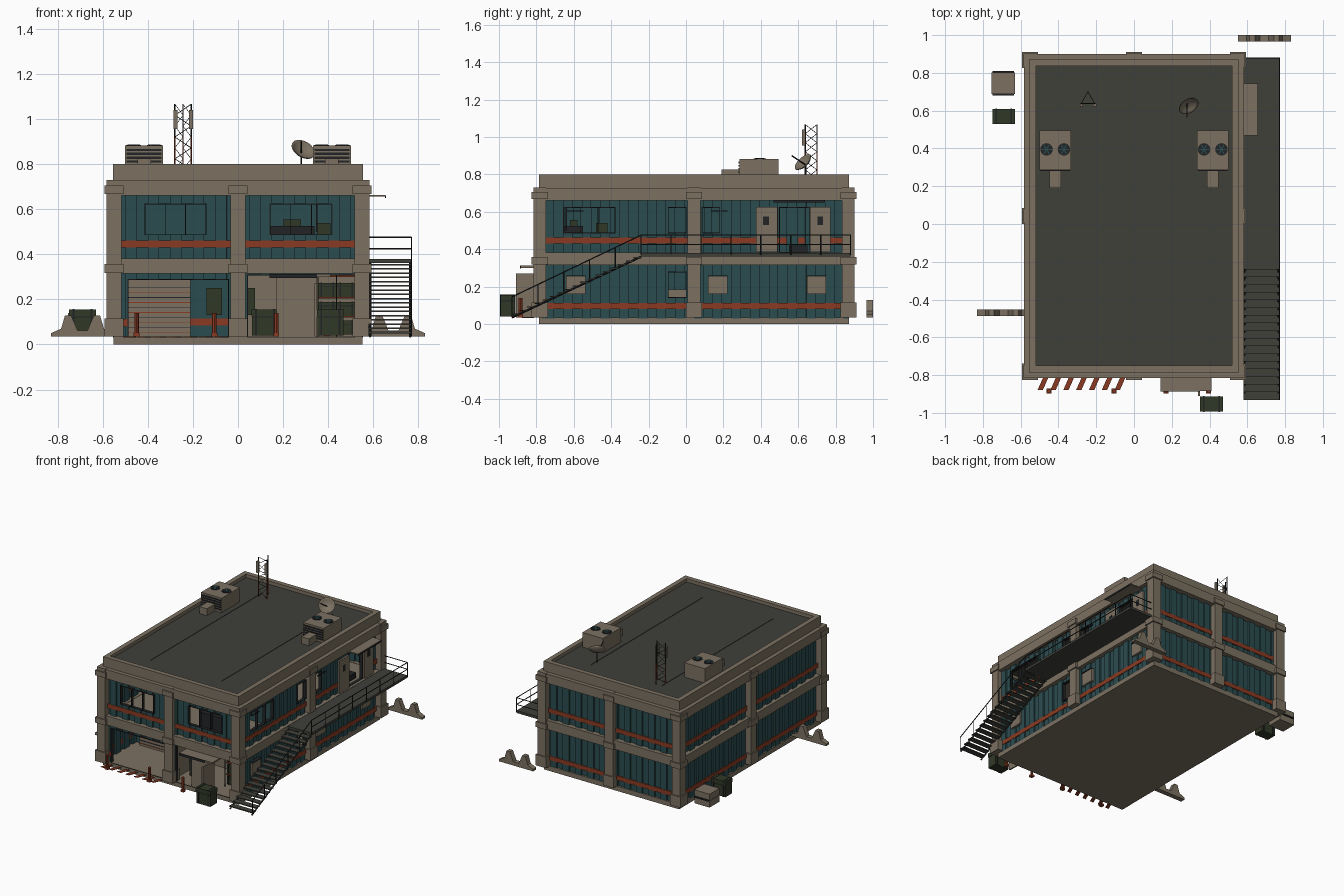
import bpy
import bmesh
import math
from mathutils import Vector, Matrix

default_cube = bpy.data.objects.get("Cube")
if default_cube:
    bpy.data.objects.remove(default_cube, do_unlink=True)


def make_material(name, *rgb):
    material = bpy.data.materials.new(name)
    material.use_nodes = True
    colour = (*rgb, 1.0)
    material.diffuse_color = colour
    shader = next(n for n in material.node_tree.nodes if n.type == 'BSDF_PRINCIPLED')
    shader.inputs["Base Color"].default_value = colour
    shader.inputs["Roughness"].default_value = 0.8
    return material


concrete = make_material("warm concrete", .2, .165, .12)
teal = make_material("teal steel", .024, .072, .078)
rust = make_material("rust orange", .25, .042, .016)
roofing = make_material("roof felt", .05, .05, .042)
metal = make_material("dark metal", .016, .017, .019)
olive = make_material("olive green", .03, .04, .02)

MID_Y = .043
HALF_X, HALF_Y = .553, .826      # wall planes measured from the centre
GROUND = .035
FLOORS = {"lower": (.03, .315, .08), "upper": (.38, .665, .43)}
SIDES = {"front": Vector((1, 0, 0)), "right": Vector((0, 1, 0)),
         "back": Vector((-1, 0, 0)), "left": Vector((0, -1, 0))}


def finish(name, bm, *materials):
    mesh = bpy.data.meshes.new(name)
    bm.normal_update()
    bm.to_mesh(mesh)
    bm.free()
    for material in materials:
        mesh.materials.append(material)
    obj = bpy.data.objects.new(name, mesh)
    bpy.context.collection.objects.link(obj)
    return obj


def boxes(name, material, *pairs):
    """One object from boxes given as (x, y, z) low and high corners."""
    bm = bmesh.new()
    for low, high in pairs:
        low, high = Vector(low), Vector(high)
        size = Matrix.Diagonal((*(high - low), 1))
        bmesh.ops.create_cube(bm, size=1, matrix=Matrix.Translation((low + high) / 2) @ size)
    return finish(name, bm, material)


def centred(x, y, z0, z1, wide, deep):
    return (x - wide / 2, y - deep / 2, z0), (x + wide / 2, y + deep / 2, z1)


def rods(name, material, radius, *segments, sides=6):
    bm = bmesh.new()
    for start, end in segments:
        start, end = Vector(start), Vector(end)
        axis = end - start
        turn = axis.to_track_quat('Z', 'Y').to_matrix().to_4x4()
        bmesh.ops.create_cone(bm, cap_ends=True, segments=sides, radius1=radius, radius2=radius,
                              depth=axis.length, matrix=Matrix.Translation((start + end) / 2) @ turn)
    return finish(name, bm, material)


def ring(name, material, half_x, half_y, thick, z0, z1):
    parts = []
    for s in (-1, 1):
        parts.append(centred(0, MID_Y + s * (half_y - thick / 2), z0, z1, 2 * half_x, thick))
        parts.append(centred(s * (half_x - thick / 2), MID_Y, z0, z1, thick, 2 * (half_y - thick)))
    return boxes(name, material, *parts)


def on_wall(side, u, z, out):
    """Point at distance u along a wall and 'out' beyond its plane."""
    along = SIDES[side]
    normal = Vector((along.y, -along.x, 0))
    plane = HALF_Y if along.x else HALF_X
    return Vector((0, MID_Y, z)) + along * u + normal * (plane + out)


def wall_boxes(name, material, side, *panels):
    """Panels are (u0, u1, z0, z1, out0, out1)."""
    pairs = []
    for u0, u1, z0, z1, out0, out1 in panels:
        a, b = on_wall(side, u0, z0, out0), on_wall(side, u1, z1, out1)
        pairs.append(([min(p) for p in zip(a, b)], [max(p) for p in zip(a, b)]))
    return boxes(name, material, *pairs)


def ribbed_wall(side, floor, openings):
    z0, z1, stripe = FLOORS[floor]
    half = HALF_X if SIDES[side].x else HALF_Y
    pitch, depth = .1, .012
    keys = ((0, 0), (.5, 0), (.502, -depth), (.998, -depth), (1, 0))

    def offset(u):
        t = (u / pitch) % 1
        for (a, da), (b, db) in zip(keys, keys[1:]):
            if t <= b:
                return da + (db - da) * (t - a) / (b - a)

    count = int(half / pitch) + 1
    us = {round((k + key[0]) * pitch, 4) for k in range(-count, count) for key in keys}
    us = {u for u in us if abs(u) < half} | {-half, half}
    zs = {z0, z1}
    for a, b, low, high in openings:
        us |= {a, b}
        zs |= {low, high}
    us, zs = sorted(us), sorted(zs)
    bm = bmesh.new()
    grid = {(u, z): bm.verts.new(on_wall(side, u, z, offset(u))) for u in us for z in zs}
    for ua, ub in zip(us, us[1:]):
        for za, zb in zip(zs, zs[1:]):
            u, z = (ua + ub) / 2, (za + zb) / 2
            if not any(a < u < b and low < z < high for a, b, low, high in openings):
                bm.faces.new([grid[k] for k in ((ua, za), (ub, za), (ub, zb), (ua, zb))])
    solid = finish(f"{side}_{floor}_wall", bm, teal).modifiers.new("thickness", 'SOLIDIFY')
    solid.thickness, solid.offset = .008, -1
    # Painted stripe, broken at the openings it meets
    cuts = [-half] + [u for a, b, low, high in openings if low < stripe for u in (a, b)] + [half]
    wall_boxes(f"{side}_{floor}_stripe", rust, side,
               *[(a, b, stripe, stripe + .032, -.006, .002) for a, b in zip(cuts[::2], cuts[1::2])])


# Ribbed walls with window and door openings
WIN = (.485, .625)
openings = {
    ("front", "lower"): [(-.49, -.04, .03, .29), (.04, .52, .03, .31)],
    ("front", "upper"): [(-.415, -.14, *WIN), (.14, .42, *WIN)],
    ("right", "lower"): [(-.14, -.04, .14, .28)],
    ("right", "upper"): [(-.7, -.42, *WIN), (-.14, -.04, *WIN), (.04, .14, *WIN), (.455, .62, .38, .625)],
}
for side in SIDES:
    for floor in FLOORS:
        holes = openings.get((side, floor), [])
        ribbed_wall(side, floor, holes)
        # Window and door frames with mullions
        bars = []
        for a, b, low, high in holes:
            edge, inner, outer = .004, -.02, .004
            bars += [(a, b, high - edge, high, inner, outer), (a, b, low, low + edge, inner, outer)]
            posts = 3 if high - low < .2 and b - a > .2 else 1
            for i in range(posts + 1):
                u = a + (b - a - edge) * i / posts
                bars.append((u, u + edge, low, high, inner, outer))
        if bars:
            wall_boxes(f"{side}_{floor}_frames", metal, side, *bars)

# Slabs, beams, parapet and roof
boxes("base_slab", concrete, centred(0, MID_Y, 0, GROUND, 1.106, 1.656))
boxes("middle_floor", concrete, centred(0, MID_Y, .32, .38, 1.1, 1.64))
boxes("roof_deck", roofing, centred(0, MID_Y, .68, .775, 1.06, 1.6))
ring("middle_beam", concrete, .576, .85, .06, .315, .382)
ring("top_beam", concrete, .583, .857, .06, .66, .728)
ring("parapet", concrete, .555, .828, .035, .728, .8)
boxes("roof_seams", roofing, *[centred(s * .29, MID_Y, .775, .778, .003, 1.3) for s in (-1, 1)])

# Columns with feet and capitals
shafts, caps = [], []
for sx in (-1, 0, 1):
    for sy in (-1, 0, 1):
        if sx or sy:
            x, y = sx * .55, MID_Y + sy * .825
            shafts.append(centred(x, y, GROUND, .73, .068, .068))
            for low, high in ((GROUND, .115), (.318, .358), (.668, .705)):
                caps.append(centred(x, y, low, high, .086, .086))
boxes("columns", concrete, *shafts)
boxes("column_capitals", concrete, *caps)

# Rooms behind the openings
boxes("upper_partition", teal, centred(0, -.3, .38, .68, 1.04, .01))
boxes("garage_back_wall", teal, ((-.54, -.42, GROUND), (0, -.41, .32)))
boxes("garage_back_stripe", rust, ((-.21, -.425, .085), (-.02, -.42, .115)))
boxes("garage_shutter", concrete, ((-.49, -.45, GROUND), (-.21, -.42, .29)))
for label, material, shift in (("painted", rust, 0), ("shadow", metal, .022)):
    boxes(f"shutter_{label}_ribs", material, *[centred(-.35, -.451, z, z + .003, .28, .006)
                                               for z in (.05 + shift + .045 * i for i in range(5))])
boxes("room_divider", concrete, centred(0, -.59, GROUND, .32, .02, .34))
boxes("store_back_wall", concrete, ((.01, -.42, GROUND), (.54, -.41, .32)))
boxes("workbench", concrete, centred(.46, -.05, GROUND, .185, .1, .1))
boxes("lockers", olive, centred(-.105, -.45, .13, .25, .07, .04), centred(.05, -.45, .13, .25, .05, .04))
boxes("office_desk", metal, centred(.24, -.6, .38, .525, .2, .1), centred(.35, -.64, .5, .62, .006, .006))
boxes("office_monitors", olive, centred(.24, -.6, .525, .555, .08, .04), centred(.38, -.45, .485, .54, .06, .06))
boxes("lounge_table", metal, centred(.46, .6, .38, .42, .1, .1))
boxes("shelf", rust, *[centred(.44, -.6, z, z + .006, .17, .1) for z in (.12, .205, .3)])
boxes("shelf_posts", metal, *[centred(x, -.66, GROUND, .306, .006, .006) for x in (.355, .437, .52)])

# Entrance door leaves and canopy
boxes("entrance_door", concrete, ((.17, -.785, GROUND), (.35, -.775, .3)), ((.34, -.91, GROUND), (.35, -.785, .27)))
boxes("entrance_canopy", concrete, ((.14, -.885, .3), (.41, -.79, .312)))
boxes("canopy_edge", metal, ((.14, -.888, .294), (.35, -.885, .312)))

# Right wall shutters, balcony doors, wall lamps and awning
low_shutters = [(-.685, -.58), (.075, .18), (.605, .705)]
wall_boxes("window_shutters", concrete, "right", *[(a, b, .16, .255, -.01, .012) for a, b in low_shutters])
wall_boxes("shutter_hoods", metal, "right", *[(a, b, .255, .26, -.01, .018) for a, b in low_shutters])
leaves = [(.33, .445), (.62, .73)]
wall_boxes("balcony_doors", concrete, "right", *[(a, b, .385, .625, .002, .016) for a, b in leaves])
wall_boxes("balcony_door_windows", metal, "right",
           *[(a + .04, a + .07, .53, .575, .016, .018) for a, b in leaves])
wall_boxes("wall_lamps", metal, "right", *[(u, u + .09, .6, .606, 0, .008) for u in (-.68, .09)])
wall_boxes("balcony_awning", concrete, "right", (.425, .7, .656, .664, 0, .102))
wall_boxes("awning_edge", metal, "right", (.425, .7, .65, .662, .1, .103))

# Walkway and stairs
IN_X, OUT_X = .58, .77
TOP_Y, END_Y, FOOT_Y = -.24, .88, -.93
boxes("walkway", roofing, ((IN_X - .02, TOP_Y, .362), (OUT_X, END_Y, .38)))
STEPS = 17
treads = []
for i in range(STEPS):
    t = (i + .5) / STEPS
    treads.append(centred((IN_X + OUT_X) / 2, TOP_Y + (FOOT_Y - TOP_Y) * t,
                          .36 - .32 * t, .367 - .32 * t, OUT_X - IN_X, .042))
boxes("stair_treads", roofing, *treads)
for label, x in (("inner", IN_X + .006), ("outer", OUT_X - .006)):
    rods(f"{label}_stringer", metal, .006, ((x, TOP_Y, .36), (x, FOOT_Y, GROUND)), sides=4)

# Railings
rails, drop = [], .33
for height in (.05, .1):
    z = .375 + height
    rails += [((OUT_X, TOP_Y, z), (OUT_X, END_Y, z)), ((IN_X, END_Y, z), (OUT_X, END_Y, z))]
rails.append(((OUT_X, TOP_Y, .475), (OUT_X, FOOT_Y, .475 - drop)))
for i in range(8):
    y = TOP_Y + (END_Y - TOP_Y) * i / 7
    rails.append(((OUT_X, y, .37), (OUT_X, y, .475)))
for i in range(1, 6):
    y, z = TOP_Y + (FOOT_Y - TOP_Y) * i / 5, .365 - drop * i / 5
    rails.append(((OUT_X, y, z), (OUT_X, y, z + .11)))
rods("railings", metal, .0032, *rails)

# Roof cooling units with louvres and fans
for label, x in (("right", -.417), ("left", .417)):
    name = "cooler_" + label
    boxes(name, concrete, centred(x, .39, .775, .882, .168, .21),
          centred(x, .24, .775, .826, .06, .1))
    boxes(name + "_louvres", metal, *[centred(x, .285, z, z + .01, .155, .008)
                                      for z in (.79 + .017 * i for i in range(5))])
    fans = [(x + k * .046, .395) for k in (-1, 1)]
    rods(name + "_fans", metal, .033, *[((fx, fy, .88), (fx, fy, .886)) for fx, fy in fans], sides=20)
    blades = bmesh.new()
    for fx, fy in fans:
        for k in range(3):
            spin = Matrix.Translation((fx, fy, .887)) @ Matrix.Rotation(k * math.pi / 3, 4, 'Z')
            bmesh.ops.create_cube(blades, size=1, matrix=spin @ Matrix.Diagonal((.056, .006, .002, 1)))
    finish(name + "_blades", blades, teal)

# Lattice mast
feet = [Vector((-.28, .638, 0)), Vector((-.208, .638, 0)), Vector((-.244, .7, 0))]
levels = [Vector((0, 0, .775 + .0485 * i)) for i in range(7)]
rods("mast_lower_legs", rust, .0036, *[(f + levels[0], f + levels[3]) for f in feet])
rods("mast_upper_legs", metal, .0036, *[(f + levels[3], f + levels[6]) for f in feet])
braces = []
for i, (low, high) in enumerate(zip(levels, levels[1:])):
    for a, b in zip(feet, feet[1:] + feet[:1]):
        braces.append((a + low, b + high) if i % 2 else (b + low, a + high))
rods("mast_braces", metal, .0016, *braces, sides=4)
boxes("mast_antennas", concrete, *[centred(x, .628, .955, 1.04, .018, .014) for x in (-.278, -.208)])

# Satellite dish
aim = Vector((.4, -.62, .65)).normalized()
hub = Vector((.28, .64, .85))
bm = bmesh.new()
bmesh.ops.create_uvsphere(bm, u_segments=20, v_segments=20, radius=.08)
bmesh.ops.delete(bm, geom=[v for v in bm.verts if v.co.z > -.055], context='VERTS')
turn = Vector((0, 0, 1)).rotation_difference(aim).to_matrix().to_4x4()
bmesh.ops.transform(bm, verts=bm.verts, matrix=Matrix.Translation(hub + aim * .08) @ turn)
dish = finish("dish", bm, concrete)
for polygon in dish.data.polygons:
    polygon.use_smooth = True
dish.modifiers.new("thickness", 'SOLIDIFY').thickness = .003
rods("dish_support", metal, .0035, (hub, (hub.x, hub.y, .775)), (hub, hub + Vector((0, -.075, .05))))

# Bollards and ground hazard stripes
posts = [(x, -.885) for x in (-.45, -.105, .17, .395)]
rods("bollards", rust, .01, *[((x, y, GROUND), (x, y, .14)) for x, y in posts], sides=8)
boxes("bollard_feet", rust, *[centred(x, y, GROUND, .05, .026, .026) for x, y in posts])
bm = bmesh.new()
for i in range(7):
    x = -.485 + .068 * i
    corners = ((x - .025, -.878), (x + .003, -.878), (x + .032, -.812), (x + .004, -.812))
    bm.faces.new([bm.verts.new((*c, GROUND)) for c in corners])
finish("hazard_stripes", bm, rust).modifiers.new("thickness", 'SOLIDIFY').thickness = .004

# Supply crates with lids and straps
crate_spots = [(.41, -.953, .04), (-.69, .57, .04), (.12, -.62, .04)]
crate_spots += [(x, -.6, z) for x in (.396, .48) for z in (.045, .126, .211)]
for i, (x, y, z) in enumerate(crate_spots):
    wide, tall = (.115, .115) if i < 3 else (.076, .062)
    boxes(f"crate_{i}", olive, centred(x, y, z, z + tall * .7, wide, .075),
          centred(x, y, z + tall * .74, z + tall, wide * 1.05, .08))
    boxes(f"crate_straps_{i}", metal, centred(x, y, z + tall * .7, z + tall * .74, wide, .07),
          *[centred(x + k * wide * .35, y, z, z + tall + .002, .008, .083) for k in (-1, 1)])
boxes("storage_box", concrete, *[centred(-.692, .745, z, z + .047, .125, .115) for z in (.04, .092)])
boxes("storage_box_gap", metal, centred(-.692, .745, .085, .095, .115, .13))

# Road barriers
half = [(.14, GROUND), (.14, .05), (.095, .07), (.078, .128), (.05, .128), (.022, .062)]
for label, x, y in (("right", -.69, -.47), ("left", .69, .983)):
    bm = bmesh.new()
    outline = half + [(-a, b) for a, b in reversed(half)]
    face = bm.faces.new([bm.verts.new((x + a, y - .018, b)) for a, b in outline])
    moved = bmesh.ops.extrude_face_region(bm, geom=[face])["geom"]
    bmesh.ops.translate(bm, vec=(0, .036, 0), verts=[g for g in moved if isinstance(g, bmesh.types.BMVert)])
    bmesh.ops.recalc_face_normals(bm, faces=bm.faces)
    finish(f"barrier_{label}", bm, concrete)
